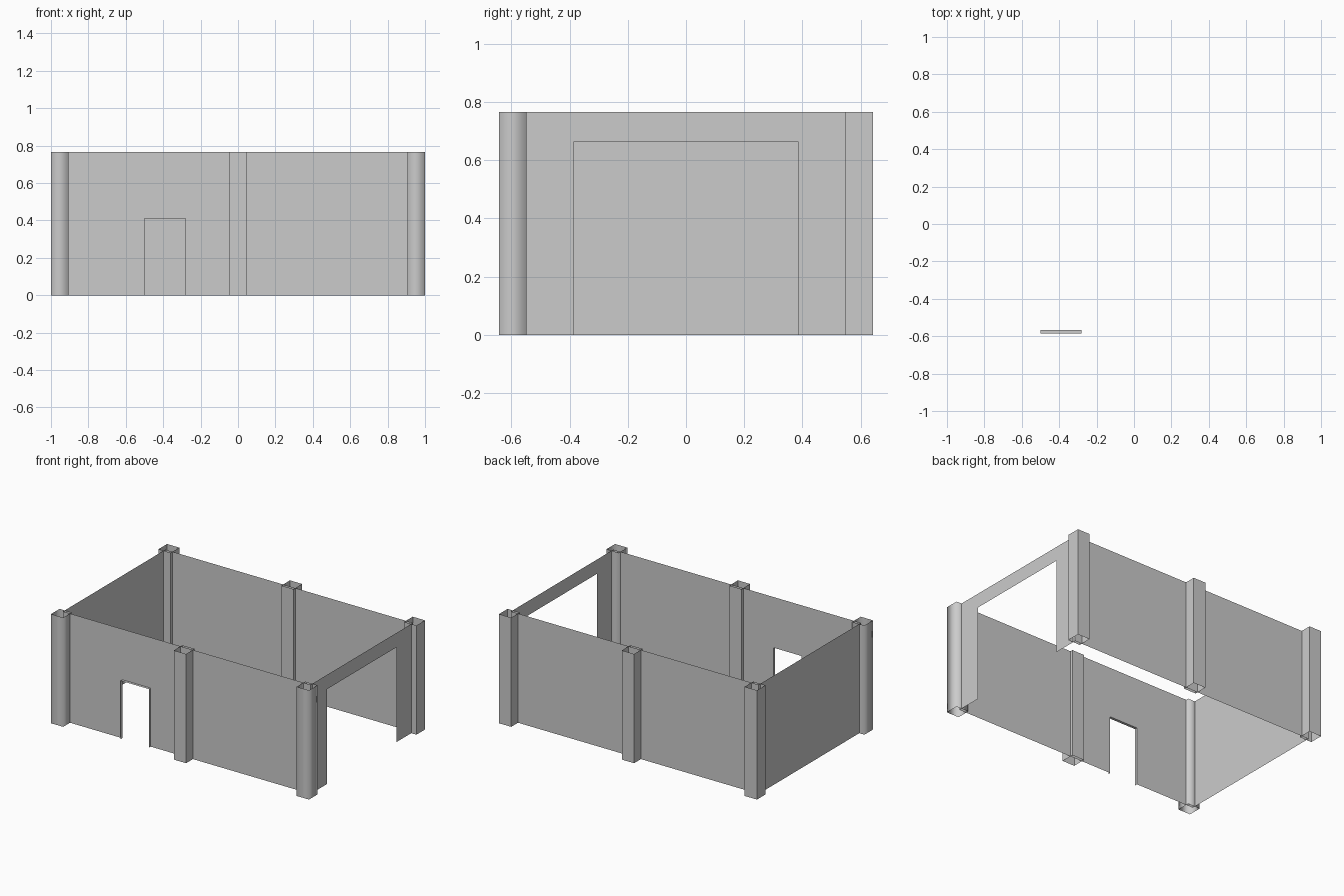
import bpy

if "Cube" in bpy.data.objects:
    bpy.data.objects.remove(bpy.data.objects["Cube"])

H = 0.765              # overall height
WX, WY = 0.96, 0.567   # wall planes
PX, PY = 0.9525, 0.595 # pillar centres
R = 0.0475             # pillar half width


def make(name, verts, faces, smooth=False):
    mesh = bpy.data.meshes.new(name)
    mesh.from_pydata(verts, [], faces)
    for p in mesh.polygons:
        p.use_smooth = smooth
    obj = bpy.data.objects.new(name, mesh)
    bpy.context.collection.objects.link(obj)
    return obj


def sheet(name, outline, place):
    """Single-sided wall from a 2D outline (u, z)."""
    return make(name, [place(u, z) for u, z in outline], [list(range(len(outline)))])


def wall_outline(half, a=None, b=None, top=None):
    """Rectangle, optionally with an opening a..b cut up from the floor."""
    cut = [] if a is None else [(a, 0), (a, top), (b, top), (b, 0)]
    return [(-half, 0)] + cut + [(half, 0), (half, H), (-half, H)]


# Walls: doorway in the front, wide gateway on the right
D0, D1, DT = -0.5, -0.28, 0.41
sheet("front_wall", wall_outline(WX, D0, D1, DT), lambda u, z: (u, -WY, z))
sheet("back_wall", wall_outline(WX), lambda u, z: (-u, WY, z))
sheet("right_wall", wall_outline(WY, -0.385, 0.385, 0.665), lambda u, z: (WX, u, z))
sheet("left_wall", wall_outline(WY), lambda u, z: (-WX, -u, z))

# Thin door surround, projecting outward from the front wall
path = [(D0, 0), (D0, DT), (D1, DT), (D1, 0)]
verts = [(x, y, z) for y in (-WY, -0.586) for x, z in path]
make("door_surround", verts, [(i, i + 1, i + 5, i + 4) for i in range(3)])

# Open-ended square pillars, three along each long side
for side, sy in (("front", -1), ("back", 1)):
    for label, cx in (("left", -PX), ("middle", 0), ("right", PX)):
        ring = [(cx - R, -R), (cx + R, -R), (cx + R, R), (cx - R, R)]
        verts = [(x, sy * PY + y, z) for z in (0, H) for x, y in ring]
        faces = [(i, (i + 1) % 4, (i + 1) % 4 + 4, i + 4) for i in range(4)]
        make(f"{side}_{label}_pillar", verts, faces,
             smooth=(side == "front" and label != "middle"))
